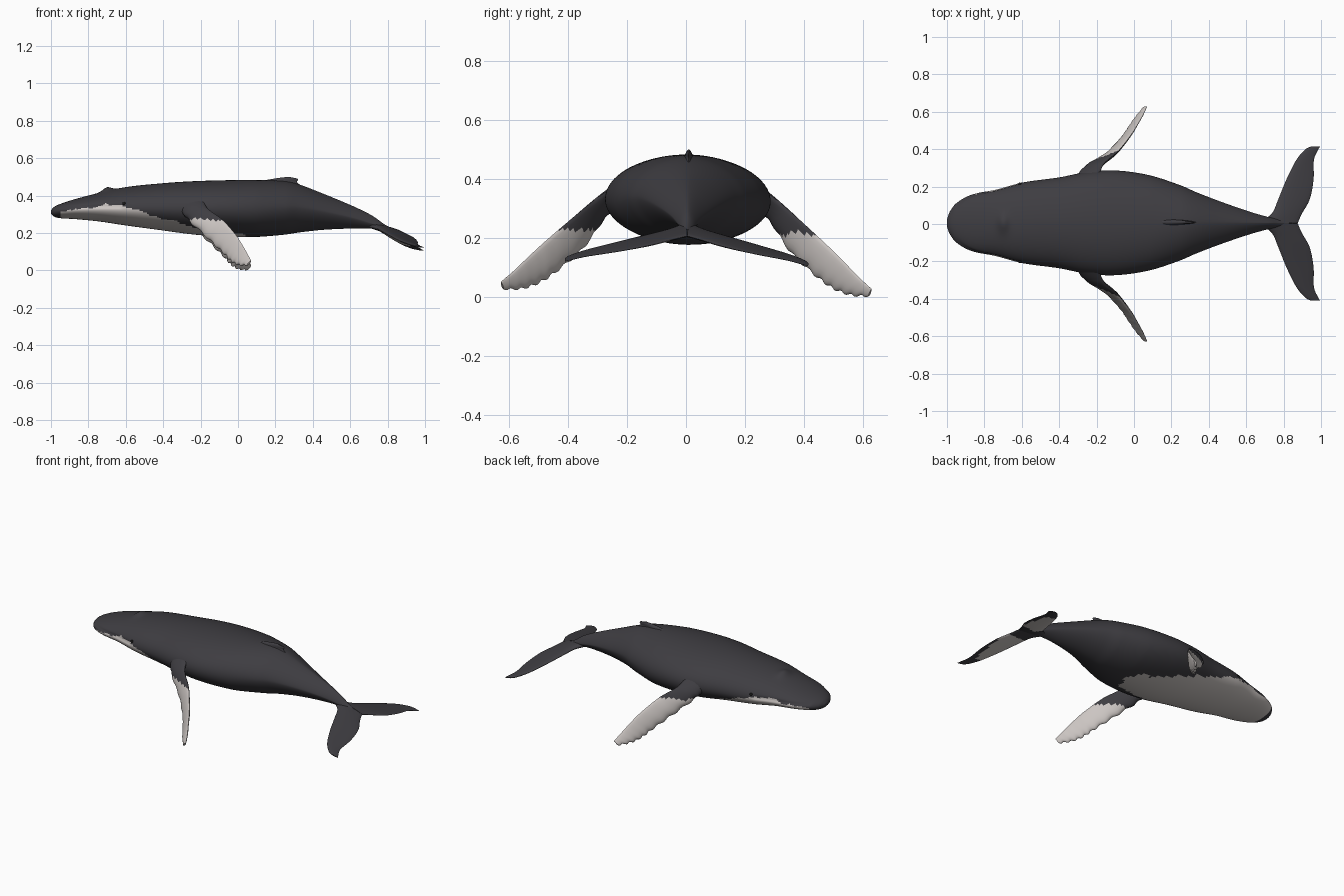
import bpy, bmesh, math
from mathutils import Vector, Matrix, noise

if "Cube" in bpy.data.objects:
    bpy.data.objects.remove(bpy.data.objects["Cube"])


def material(name, rgb):
    m = bpy.data.materials.new(name)
    m.diffuse_color = (*rgb, 1)
    m.use_nodes = True
    m.node_tree.nodes["Principled BSDF"].inputs["Base Color"].default_value = m.diffuse_color
    return m


DARK = material("slate skin", (0.048, 0.046, 0.053))
PALE = material("pale skin", (0.60, 0.56, 0.54))
BLACK = material("eye black", (0.01, 0.01, 0.01))
parts = []


def smooth_curve(keys, u):
    """Cubic interpolation of the columns of keys; column 0 is the parameter."""
    n = len(keys)
    i = 0
    while i < n - 2 and u > keys[i + 1][0]:
        i += 1

    def slope(j, c):
        a, b = max(j - 1, 0), min(j + 1, n - 1)
        return (keys[b][c] - keys[a][c]) / (keys[b][0] - keys[a][0])
    h = keys[i + 1][0] - keys[i][0]
    t = (u - keys[i][0]) / h
    out = []
    for c in range(1, len(keys[0])):
        out.append((2*t**3 - 3*t*t + 1) * keys[i][c] + (t**3 - 2*t*t + t) * h * slope(i, c)
                   + (3*t*t - 2*t**3) * keys[i + 1][c] + (t**3 - t*t) * h * slope(i + 1, c))
    return out


def loft(name, rings, pale_rule=None):
    """Skin a list of closed rings, cap the ends and colour faces by a rule."""
    bm = bmesh.new()
    vs = [[bm.verts.new(p) for p in r] for r in rings]
    n = len(rings[0])
    for a, b in zip(vs, vs[1:]):
        for k in range(n):
            bm.faces.new((a[k], a[(k + 1) % n], b[(k + 1) % n], b[k]))
    bm.faces.new(vs[0])
    bm.faces.new(vs[-1])
    bmesh.ops.recalc_face_normals(bm, faces=bm.faces)
    bm.normal_update()
    for f in bm.faces:
        c = f.calc_center_median()
        if pale_rule and pale_rule(c, f.normal):
            f.material_index = 1
    me = bpy.data.meshes.new(name)
    bm.to_mesh(me)
    bm.free()
    me.materials.append(DARK)
    me.materials.append(PALE)
    ob = bpy.data.objects.new(name, me)
    bpy.context.collection.objects.link(ob)
    parts.append(ob)
    return ob


def blade(name, keys, side=1, steps=48, waves=0.0, rule=None):
    """Fin surface: keys are (u, lead xyz, trail xyz, half thickness)."""
    end = keys[-1][0]

    def at(u):
        v = smooth_curve(keys, u)
        return Vector(v[0:3]), Vector(v[3:6]), v[6]
    rings = []
    for s in range(steps + 1):
        u = end * s / steps
        lead, trail, th = at(u)
        l0, t0, _ = at(max(u - 0.05, 0))
        l1, t1, _ = at(min(u + 0.05, end))
        chord = trail - lead
        nrm = (l1 + t1 - l0 - t0).cross(chord).normalized()
        if waves and u > 0.8:  # knobs on the leading edge
            lead = lead - chord.normalized() * waves * math.sin(u * 11)
            chord = trail - lead
        ring = []
        for k in range(20):
            a = math.tau * k / 20
            c = 0.5 - 0.5 * math.cos(a)
            p = lead + chord * c + nrm * th * math.sin(a) * (1.25 - 0.6 * c)
            ring.append(Vector((p.x, p.y * side, p.z)))
        rings.append(ring)
    return loft(name, rings, rule)


def ragged(c, scale=14):
    return noise.noise(c * scale) + 0.5 * noise.noise(c * scale * 2.7)


# Body: x, top, bottom, half width, height of the widest point
BODY = [(-1.0, .318, .300, .02, .309), (-.985, .335, .285, .06, .31),
        (-.95, .352, .276, .105, .315), (-.87, .378, .271, .15, .32),
        (-.74, .412, .258, .178, .325), (-.60, .442, .237, .215, .325),
        (-.40, .463, .21, .243, .325), (-.25, .473, .19, .272, .325),
        (-.10, .478, .178, .28, .325), (.08, .480, .175, .255, .325),
        (.25, .473, .188, .20, .33), (.33, .455, .20, .165, .33),
        (.46, .405, .214, .115, .31), (.62, .338, .221, .06, .275),
        (.72, .288, .22, .032, .245), (.78, .245, .212, .02, .225),
        (.83, .218, .203, .008, .21)]
BELLY = [(-1.0, .31), (-.9, .322), (-.77, .335), (-.63, .338), (-.53, .31),
         (-.42, .275), (-.15, .205), (.1, .17), (1.0, .0)]


def belly_rule(c, n):
    if c.x < -0.95 or c.x > 0.1:
        return False
    amp = 0.018 if c.x < -0.7 else 0.010
    return c.z < smooth_curve(BELLY, c.x)[0] + amp * ragged(c)


rings = []
for i in range(171):
    x = -1 + 1.83 * (i / 170) ** 1.3
    top, bot, w, zc = smooth_curve(BODY, x)
    p = 1 + 0.35 * min(max((x - 0.1) / 0.5, 0), 1)  # keeled towards the tail
    ring = []
    for k in range(80):
        a = math.tau * k / 80
        c, s = math.cos(a), math.sin(a)
        y = w * math.copysign(abs(c) ** p, c)
        z = zc + (top - zc if s > 0 else zc - bot) * math.copysign(abs(s) ** p, s)
        if s > 0:  # raised blowhole guard
            z += 0.02 * math.exp(-((x + 0.70) / 0.03) ** 2 - (y / 0.05) ** 2)
        if -0.95 < x < -0.62:  # mouth crease
            y *= 1 - 0.03 * math.exp(-((z - 0.335) / 0.008) ** 2)
        ring.append(Vector((x, y, z)))
    rings.append(ring)
loft("body", rings, belly_rule)

# Dorsal fin
blade("dorsal_fin", [(0, .06, 0, .44, .37, 0, .43, .03), (1, .13, 0, .474, .318, 0, .465, .016),
                     (2, .21, 0, .490, .322, 0, .480, .010), (3, .27, 0, .497, .318, 0, .488, .004)],
      steps=16)

# Flippers
FLIPPER = [(0, -.32, .22, .33, -.19, .22, .39, .030),
           (1, -.27, .285, .265, -.165, .31, .325, .024),
           (2, -.155, .357, .155, -.085, .385, .262, .020),
           (3, -.075, .44, .078, -.015, .475, .182, .017),
           (4, -.035, .50, .036, .022, .535, .125, .014),
           (5, .005, .56, .015, .05, .585, .075, .012),
           (6, .05, .62, .012, .07, .628, .037, .006)]
# Flukes: span position, leading x, trailing x, half thickness
FLUKE = [(0, .66, .875, .016), (.05, .735, .897, .015), (.13, .772, .94, .013),
         (.235, .815, .96, .010), (.34, .868, .962, .008), (.395, .915, .985, .006),
         (.412, .945, .995, .003)]


def fluke_point(x, y):
    return (x, y, .235 - .2 * (x - .72) - .17 * y)


fluke_keys = [(i, *fluke_point(l, y), *fluke_point(t, y), th)
              for i, (y, l, t, th) in enumerate(FLUKE)]


def fluke_rule(c, n):
    y = abs(c.y) + 0.03 * ragged(c)
    return n.z < -0.3 and 0.07 < y < 0.33 and c.x < 0.93 + 0.01 * ragged(c)


for side, label in ((1, "left"), (-1, "right")):
    def flipper_rule(c, n, side=side):
        edge = 0.262 if n.y * side > 0 else 0.218
        return c.z < edge + 0.012 * ragged(c)
    blade(label + "_flipper", FLIPPER, side, 96, 0.005, flipper_rule)
    blade(label + "_fluke", fluke_keys, side, 64, 0, fluke_rule)
    # Eye
    bpy.ops.mesh.primitive_uv_sphere_add(segments=16, ring_count=10, radius=0.009)
    eye = bpy.context.object
    eye.name = label + "_eye"
    eye.data.transform(Matrix.Translation((-.61, side * .206, .35)))
    eye.data.materials.append(BLACK)
    parts.append(eye)

# Slight roll of the whole animal, then rest it on the ground
roll = Matrix.Rotation(math.radians(-1.1), 4, 'X')
for ob in parts:
    ob.data.transform(roll)
low = min(v.co.z for ob in parts for v in ob.data.vertices)
bpy.ops.object.select_all(action='DESELECT')
for ob in parts:
    ob.data.transform(Matrix.Translation((0, 0, -low)))
    ob.select_set(True)
bpy.context.view_layer.objects.active = parts[0]
bpy.ops.object.shade_smooth_by_angle(angle=math.radians(60))
